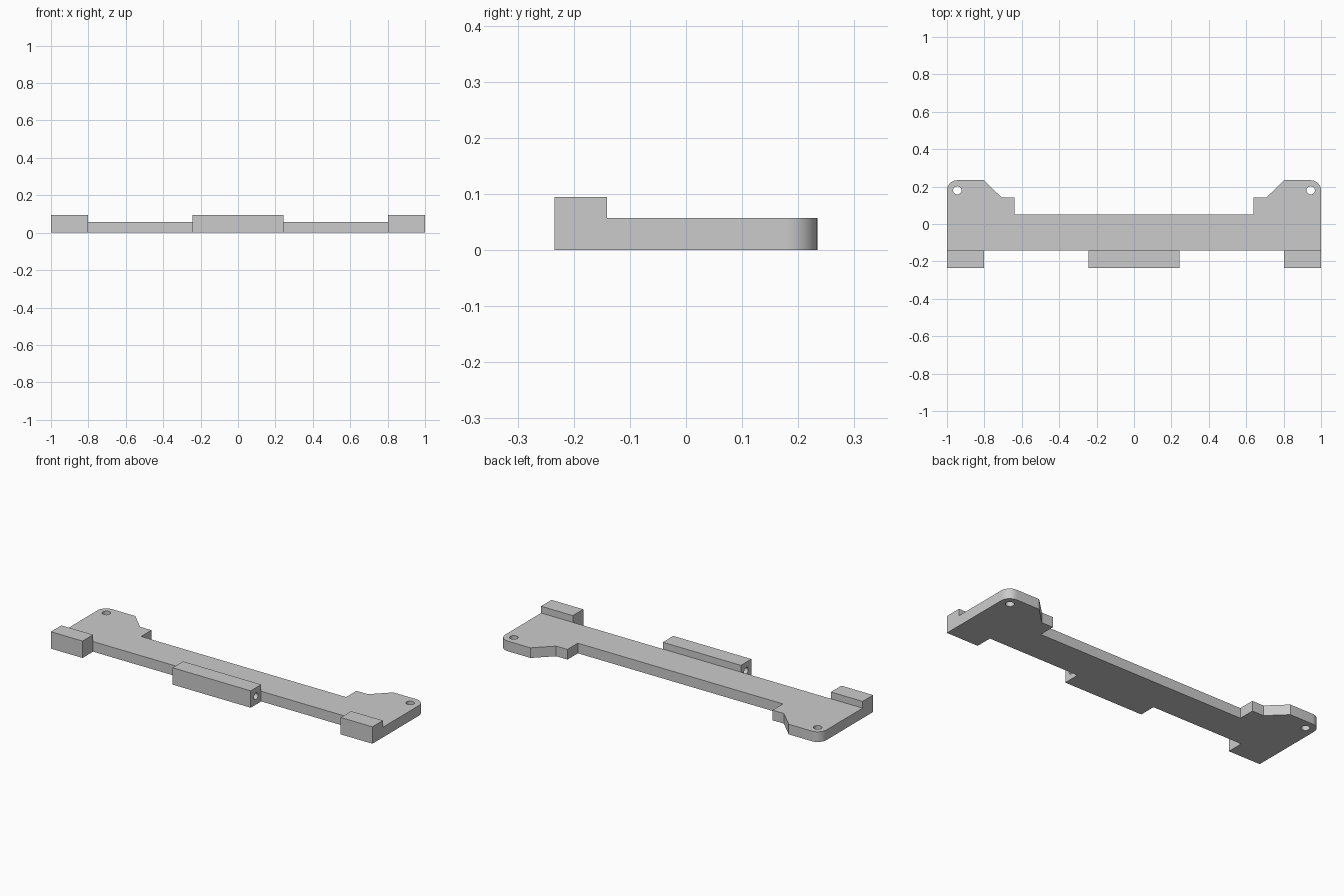
import bpy, bmesh
from math import cos, sin, pi
from mathutils import Matrix

cube = bpy.data.objects.get("Cube")
if cube:
    bpy.data.objects.remove(cube, do_unlink=True)

grey = bpy.data.materials.new("light grey")
grey.use_nodes = True
colour = (0.6, 0.6, 0.6, 1)
grey.diffuse_color = colour
grey.node_tree.nodes["Principled BSDF"].inputs["Base Color"].default_value = colour

PLATE_H, BLOCK_H = 0.057, 0.095
FRONT, STEP, BACK = -0.234, -0.141, 0.234
HOLE_X, HOLE_Y, CORNER_R = 0.945, 0.18, 0.055


def prism(name, outline, height):
    """Extrude a flat outline upward from the ground."""
    bm = bmesh.new()
    base = bm.faces.new([bm.verts.new((x, y, 0)) for x, y in outline])
    top = bmesh.ops.extrude_face_region(bm, geom=[base])["geom"]
    moved = [v for v in top if isinstance(v, bmesh.types.BMVert)]
    bmesh.ops.translate(bm, vec=(0, 0, height), verts=moved)
    bmesh.ops.recalc_face_normals(bm, faces=bm.faces)
    return finish(name, bm)


def finish(name, bm):
    mesh = bpy.data.meshes.new(name)
    bm.to_mesh(mesh)
    bm.free()
    mesh.materials.append(grey)
    obj = bpy.data.objects.new(name, mesh)
    bpy.context.collection.objects.link(obj)
    return obj


def drill(target, name, centre, radius, depth, axis="Z"):
    """Cut a round hole with a hidden cylinder."""
    bm = bmesh.new()
    turn = Matrix.Rotation(pi / 2, 4, "Y") if axis == "X" else Matrix()
    bmesh.ops.create_cone(bm, cap_ends=True, segments=32, radius1=radius, radius2=radius,
                          depth=depth, matrix=Matrix.Translation(centre) @ turn)
    cutter = finish(name, bm)
    cutter.hide_render = True
    cutter.hide_set(True)
    cut = target.modifiers.new(name, "BOOLEAN")
    cut.operation, cut.solver, cut.object = "DIFFERENCE", "EXACT", cutter


def smooth(obj):
    bpy.ops.object.select_all(action="DESELECT")
    obj.select_set(True)
    bpy.context.view_layer.objects.active = obj
    bpy.ops.object.shade_smooth_by_angle(angle=pi / 6)


def block(name, x0, x1):
    return prism(name, [(x0, FRONT), (x1, FRONT), (x1, STEP), (x0, STEP)], BLOCK_H)


# Base plate: half outline with a rounded outer corner, then mirrored
arc = [(HOLE_X + CORNER_R * cos(a), BACK - CORNER_R + CORNER_R * sin(a))
       for a in (i * pi / 24 for i in range(13))]
half = [(1, STEP)] + arc + [(0.803, BACK), (0.708, 0.142), (0.638, 0.142), (0.638, 0.05)]
plate = prism("base_plate", half + [(-x, y) for x, y in reversed(half)], PLATE_H)
smooth(plate)

# Screw holes and end blocks on both sides
for side, s in (("left", 1), ("right", -1)):
    drill(plate, side + "_screw_hole_cutter", (s * HOLE_X, HOLE_Y, PLATE_H / 2), 0.022, 0.2)
    block(side + "_end_block", *sorted((s * 0.803, s)))

# Centre block with a pin hole along its length
centre_block = block("centre_block", -0.243, 0.243)
drill(centre_block, "pin_hole_cutter", (0, (FRONT + STEP) / 2, BLOCK_H / 2), 0.018, 0.6, "X")
